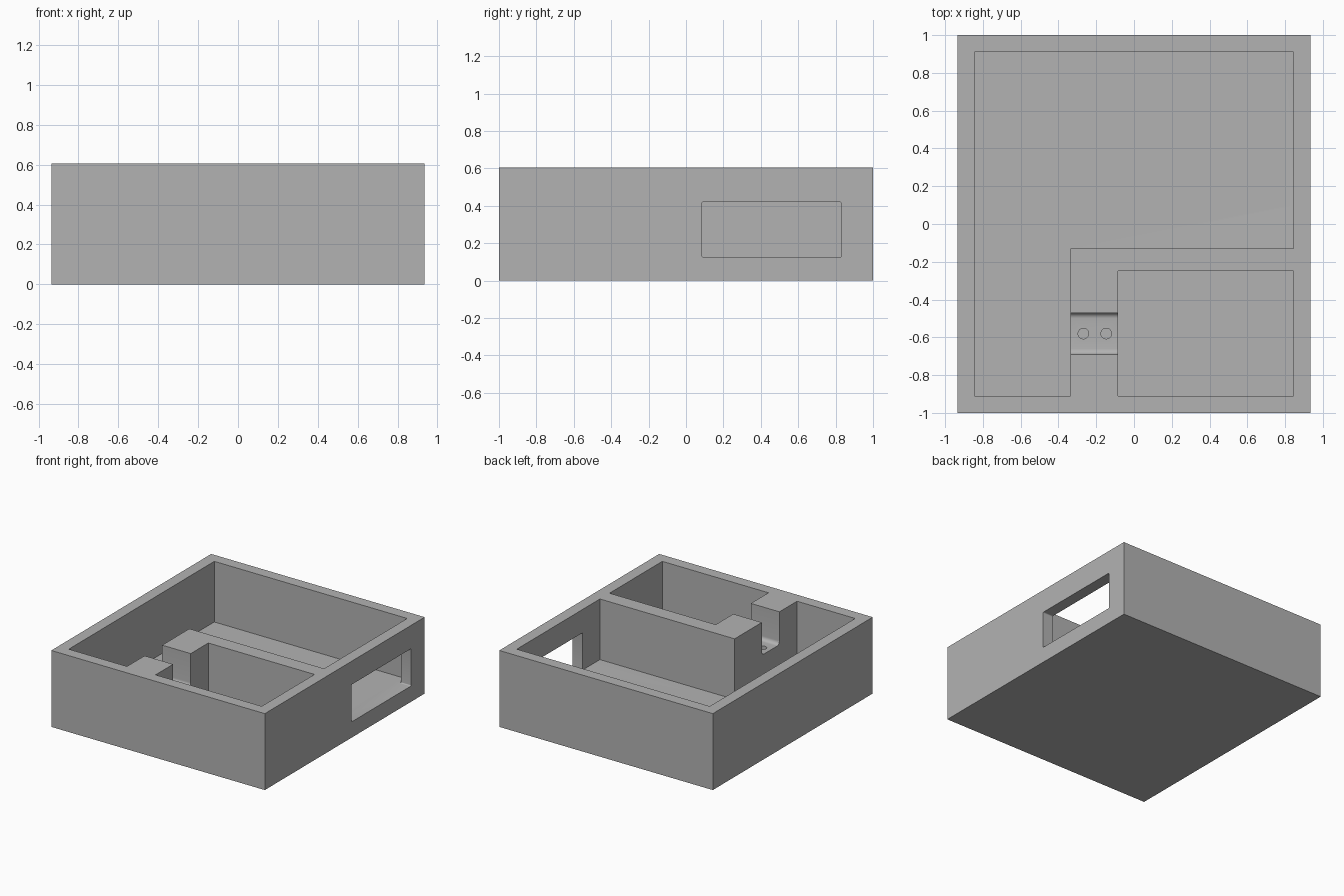
import bpy
import bmesh
from math import cos, sin, pi
from mathutils import Vector

default = bpy.data.objects.get("Cube")
if default:
    bpy.data.objects.remove(default, do_unlink=True)

HX, HY, H = 0.935, 1.0, 0.605      # outer half sizes and height
IX, IY, FLOOR = 0.845, 0.91, 0.125  # inner half sizes and floor level
ABOVE = H + 0.2

grey = bpy.data.materials.new("plain grey")
grey.use_nodes = True
colour = (0.45, 0.45, 0.45, 1)
grey.diffuse_color = colour
grey.node_tree.nodes["Principled BSDF"].inputs["Base Color"].default_value = colour


def prism(name, outline, axis, start, end):
    """Extrude a 2D outline along x (outline in y, z) or z (outline in x, y)."""
    bm = bmesh.new()
    place = (lambda a, b: (start, a, b)) if axis == "x" else (lambda a, b: (a, b, start))
    face = bm.faces.new([bm.verts.new(place(a, b)) for a, b in outline])
    moved = bmesh.ops.extrude_face_region(bm, geom=[face])["geom"]
    shift = Vector((end - start, 0, 0) if axis == "x" else (0, 0, end - start))
    bmesh.ops.translate(bm, vec=shift,
                        verts=[v for v in moved if isinstance(v, bmesh.types.BMVert)])
    bmesh.ops.recalc_face_normals(bm, faces=bm.faces)
    mesh = bpy.data.meshes.new(name)
    bm.to_mesh(mesh)
    bm.free()
    mesh.materials.append(grey)
    obj = bpy.data.objects.new(name, mesh)
    bpy.context.collection.objects.link(obj)
    return obj


def rectangle(a0, a1, b0, b1):
    return [(a0, b0), (a1, b0), (a1, b1), (a0, b1)]


def rounded(a0, a1, b0, b1, r, steps=6):
    """Rectangle outline with rounded corners."""
    corners = [(a1 - r, b1 - r), (a0 + r, b1 - r), (a0 + r, b0 + r), (a1 - r, b0 + r)]
    return [(a + r * cos(t), b + r * sin(t))
            for k, (a, b) in enumerate(corners)
            for t in [(k + i / steps) * pi / 2 for i in range(steps + 1)]]


def circle(cx, cy, r, n=32):
    return [(cx + r * cos(2 * pi * i / n), cy + r * sin(2 * pi * i / n)) for i in range(n)]


def carve(target, cutter):
    """Subtract the cutter from the target, then discard it."""
    cutter.hide_render = True
    mod = target.modifiers.new("carve", "BOOLEAN")
    mod.operation, mod.solver, mod.object = "DIFFERENCE", "EXACT", cutter
    bpy.context.view_layer.objects.active = target
    bpy.ops.object.modifier_apply(modifier=mod.name)
    bpy.data.objects.remove(cutter, do_unlink=True)


# Solid outer block
box = prism("open_box", rectangle(-HX, HX, -HY, HY), "z", 0, H)

# L-shaped main compartment and the small front compartment
main = [(-IX, -IY), (-0.335, -IY), (-0.335, -0.13), (IX, -0.13), (IX, IY), (-IX, IY)]
carve(box, prism("main_pocket", main, "z", FLOOR, ABOVE))
carve(box, prism("small_pocket", rectangle(-0.085, IX, -IY, -0.25), "z", FLOOR, ABOVE))

# Window through the side wall, level with the floor
carve(box, prism("window", rounded(0.085, 0.83, FLOOR, 0.42, 0.008), "x", 0.8, 1.1))

# Rounded slot across the thick divider
carve(box, prism("divider_slot", rounded(-0.69, -0.47, 0.345, ABOVE, 0.03), "x", -0.4, -0.02))

# Two blind holes in the slot floor
for x in (-0.268, -0.147):
    carve(box, prism("peg_hole", circle(x, -0.58, 0.028), "z", 0.2, 0.5))

# Crisp edges, smooth rounded corners
bpy.ops.object.select_all(action="DESELECT")
box.select_set(True)
bpy.context.view_layer.objects.active = box
bpy.ops.object.shade_smooth_by_angle(angle=pi / 6)
